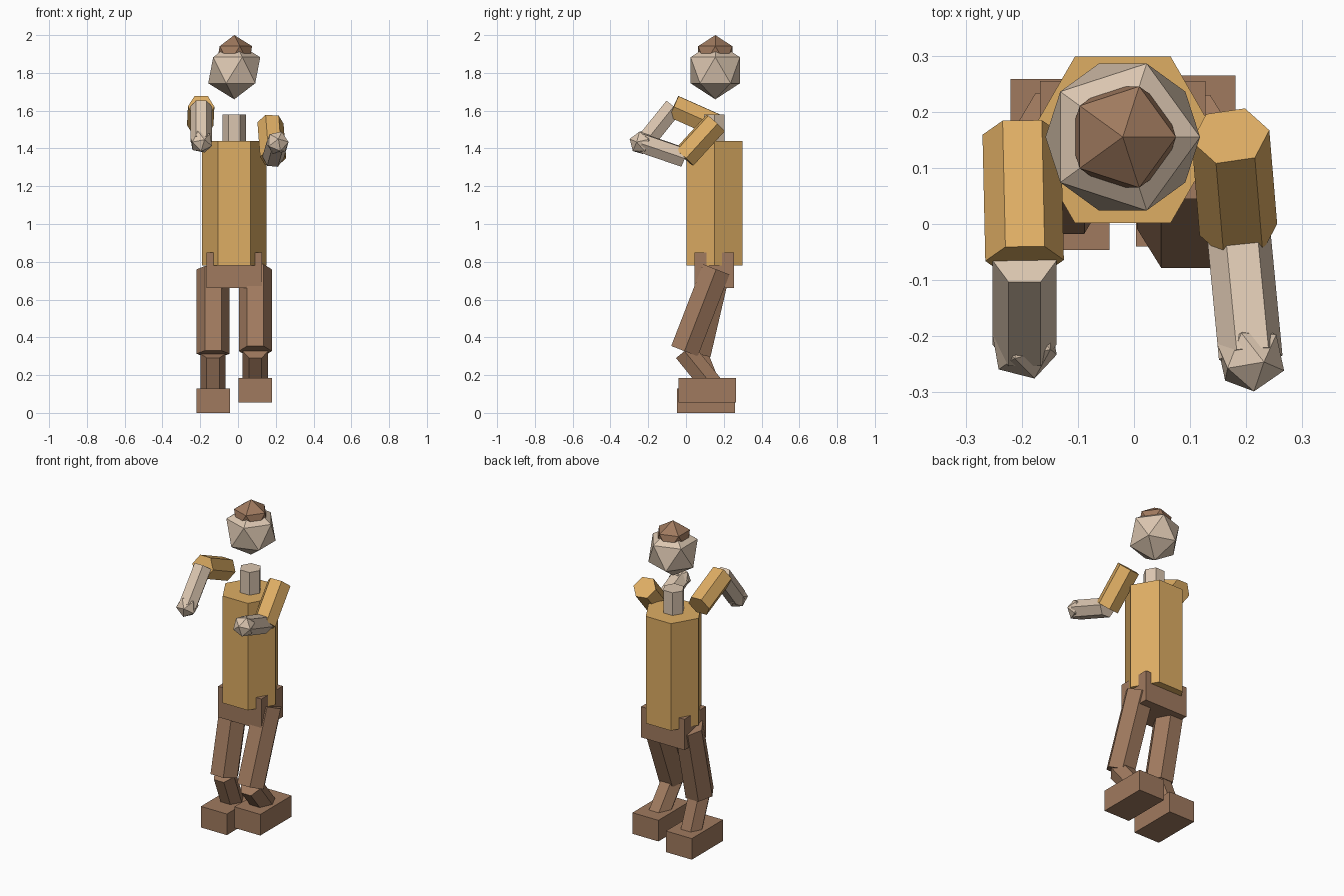
import bpy
import math
from mathutils import Vector, Matrix

cube = bpy.data.objects.get("Cube")
if cube:
    bpy.data.objects.remove(cube, do_unlink=True)


def material(name, rgb):
    mat = bpy.data.materials.new(name)
    mat.use_nodes = True
    color = (*rgb, 1)
    mat.diffuse_color = color
    mat.node_tree.nodes["Principled BSDF"].inputs["Base Color"].default_value = color
    return mat


SHIRT = material("mustard_shirt", (0.73, 0.42, 0.127))
SKIN = material("pale_skin", (0.71, 0.565, 0.434))
BROWN = material("warm_brown", (0.352, 0.195, 0.114))


def finish(name, mat):
    obj = bpy.context.object
    obj.name = obj.data.name = name
    obj.data.materials.append(mat)
    return obj


def turn_to(direction):
    return Vector((0, 0, 1)).rotation_difference(direction).to_matrix().to_4x4()


def prism(name, start, end, radius, mat):
    """Six-sided prism from start to end, with corners on its local x axis."""
    a, b = Vector(start), Vector(end)
    bpy.ops.mesh.primitive_cylinder_add(vertices=6, radius=radius, depth=(b - a).length)
    obj = finish(name, mat)
    obj.data.transform(Matrix.Rotation(math.radians(30), 4, 'Z'))
    obj.matrix_world = Matrix.Translation((a + b) / 2) @ turn_to(b - a)


def ball(name, center, radius, mat, direction=(0, 0, 1)):
    bpy.ops.mesh.primitive_ico_sphere_add(subdivisions=1, radius=radius)
    obj = finish(name, mat)
    obj.matrix_world = Matrix.Translation(center) @ turn_to(Vector(direction))


def box(name, center, size, mat):
    bpy.ops.mesh.primitive_cube_add(size=1, location=center)
    finish(name, mat).scale = size


# Trunk and head
MID = -0.02
prism("torso", (MID, 0.15, 0.78), (MID, 0.15, 1.44), 0.171, SHIRT)
prism("neck", (MID, 0.15, 1.4), (MID, 0.15, 1.58), 0.063, SKIN)
box("hips", (MID, 0.15, 0.755), (0.295, 0.21, 0.19), BROWN)
ball("head", (MID, 0.155, 1.814), 0.154, SKIN)
ball("hair_bun", (MID, 0.155, 1.894), 0.106, BROWN)

# Legs: side, x, knee, ankle, foot centre (y, z)
legs = [
    ("left", 0.092, (-0.008, 0.327), (0.16, 0.12), (0.112, 0.12)),
    ("right", -0.132, (0.056, 0.313), (0.155, 0.065), (0.106, 0.065)),
]
for side, x, knee, ankle, foot in legs:
    prism(side + "_thigh", (x, 0.16, 0.76), (x, *knee), 0.087, BROWN)
    prism(side + "_shin", (x, *knee), (x, *ankle), 0.067, BROWN)
    box(side + "_foot", (x, *foot), (0.177, 0.305, 0.13), BROWN)

# Arms: side, shoulder, elbow, hand
arms = [
    ("left", (0.172, 0.157, 1.535), (0.186, -0.01, 1.352), (0.208, -0.238, 1.43)),
    ("right", (-0.2, 0.16, 1.522), (-0.195, -0.065, 1.622), (-0.195, -0.215, 1.435)),
]
for side, shoulder, elbow, hand in arms:
    prism(side + "_upper_arm", shoulder, elbow, 0.07, SHIRT)
    prism(side + "_forearm", elbow, hand, 0.057, SKIN)
    ball(side + "_hand", hand, 0.064, SKIN, Vector(hand) - Vector(elbow))
